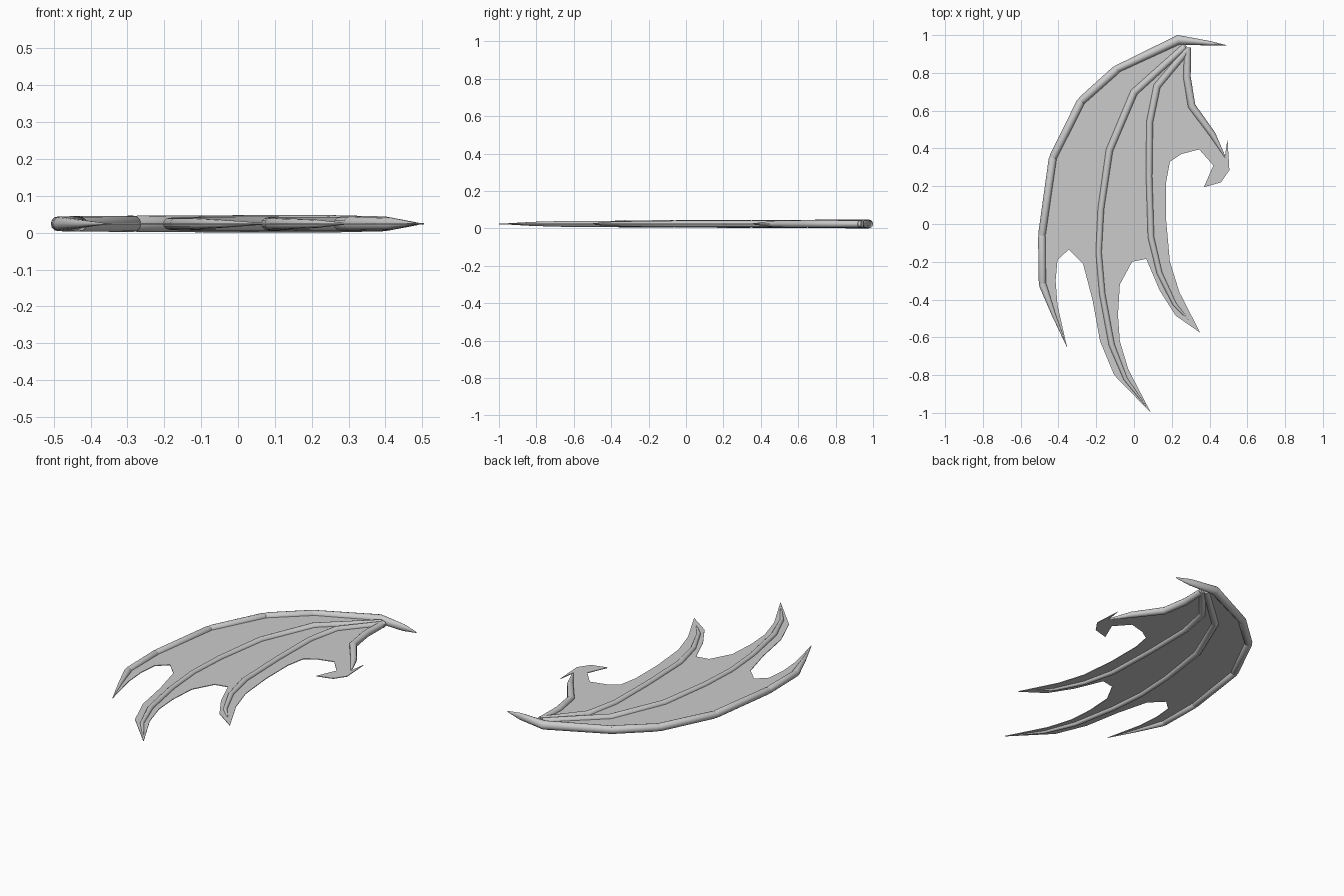
import bpy, bmesh, math
from mathutils import Vector

ZC = 0.024   # mid height of the whole wing


def finish(name, bm, smooth):
    bmesh.ops.recalc_face_normals(bm, faces=bm.faces)
    me = bpy.data.meshes.new(name)
    bm.to_mesh(me)
    bm.free()
    ob = bpy.data.objects.new(name, me)
    bpy.context.collection.objects.link(ob)
    if smooth:
        bpy.ops.object.select_all(action='DESELECT')
        ob.select_set(True)
        bpy.context.view_layer.objects.active = ob
        bpy.ops.object.shade_smooth_by_angle(angle=math.radians(40))
    return ob


def bone(name, pts, sides=12):
    """Mitred tube along flat points (x, y, width radius[, height radius])."""
    bm = bmesh.new()
    p = [Vector(q[:2]) for q in pts]
    rings = []
    for i, q in enumerate(pts):
        d0 = (p[i] - p[max(i - 1, 0)]) if i else p[1] - p[0]
        d1 = (p[i + 1] - p[i]) if i < len(p) - 1 else d0
        d0, d1 = d0.normalized(), d1.normalized()
        t = (d0 + d1).normalized()
        n = Vector((-t.y, t.x)) / max(t.dot(d0), 0.5)
        rv = q[3] if len(q) > 3 else q[2]
        ring = []
        for k in range(sides):
            a = 2 * math.pi * k / sides
            xy = p[i] + n * q[2] * math.cos(a)
            ring.append(bm.verts.new((xy.x, xy.y, ZC + rv * math.sin(a))))
        rings.append(ring)
    for a, b in zip(rings, rings[1:]):
        for k in range(sides):
            j = (k + 1) % sides
            bm.faces.new((a[k], a[j], b[j], b[k]))
    bm.faces.new(rings[0])
    bm.faces.new(rings[-1])
    return finish(name, bm, True)


# Membrane: one flat thin sheet with scalloped trailing edge and hook
outline = [
    (0.24, 0.975), (-0.09, 0.82), (-0.28, 0.65), (-0.43, 0.35), (-0.49, -0.06),
    (-0.485, -0.32), (-0.355, -0.65), (-0.405, -0.43), (-0.415, -0.3),
    (-0.405, -0.19), (-0.345, -0.135), (-0.27, -0.21), (-0.22, -0.4),
    (-0.18, -0.62), (-0.105, -0.8), (0.09, -1.0), (-0.03, -0.77),
    (-0.075, -0.62), (-0.085, -0.48), (-0.075, -0.32), (-0.01, -0.2),
    (0.065, -0.185), (0.135, -0.35), (0.22, -0.485), (0.35, -0.575),
    (0.24, -0.36), (0.19, -0.2), (0.17, 0.02), (0.17, 0.22), (0.19, 0.33),
    (0.25, 0.37), (0.345, 0.395), (0.42, 0.31), (0.37, 0.195), (0.46, 0.22),
    (0.505, 0.285), (0.495, 0.45), (0.48, 0.35), (0.41, 0.48), (0.305, 0.62),
    (0.28, 0.78), (0.29, 0.93)]
bm = bmesh.new()
face = bm.faces.new([bm.verts.new((x, y, ZC - 0.002)) for x, y in outline])
ext = bmesh.ops.extrude_face_region(bm, geom=[face])
top = [v for v in ext['geom'] if isinstance(v, bmesh.types.BMVert)]
bmesh.ops.translate(bm, verts=top, vec=(0, 0, 0.004))
bmesh.ops.triangulate(bm, faces=[f for f in bm.faces if len(f.verts) > 4])
finish("membrane", bm, False)

# Wrist horn and first arm bone
bone("wrist_horn_and_arm", [(0.49, 0.946, 0.001, 0.003), (0.4, 0.957, 0.012, 0.02),
                            (0.235, 0.975, 0.025, 0.024), (-0.095, 0.818, 0.02, 0.023)])

# Leading edge: separate straight bones with a narrow groove at each joint
joints = [(-0.09, 0.82), (-0.28, 0.65), (-0.43, 0.35), (-0.488, -0.06), (-0.485, -0.32)]
for i, (a, b) in enumerate(zip(joints, joints[1:])):
    a, b = Vector(a), Vector(b)
    d = (b - a).normalized()
    r0, r1 = 0.023 - 0.001 * i, 0.022 - 0.001 * i
    rings = [(a - d * 0.008, r0 * 0.75), (a + d * 0.008, r0),
             (b - d * 0.008, r1), (b + d * 0.008, r1 * 0.75)]
    bone(f"leading_bone_{i + 1}", [(q.x, q.y, r) for q, r in rings])
bone("leading_claw", [(-0.488, -0.305, 0.016), (-0.482, -0.325, 0.02),
                      (-0.425, -0.48, 0.011), (-0.355, -0.65, 0.001)])

# Fingers running across the membrane
bone("finger_long", [(0.27, 0.94, 0.018), (0.0, 0.697, 0.02), (-0.13, 0.39, 0.019),
                     (-0.175, 0.08, 0.017), (-0.187, -0.15, 0.016),
                     (-0.168, -0.37, 0.016), (-0.118, -0.64, 0.016),
                     (-0.045, -0.82, 0.011), (0.085, -0.993, 0.001)])
bone("finger_middle", [(0.29, 0.93, 0.018), (0.122, 0.73, 0.019), (0.083, 0.54, 0.018),
                       (0.08, 0.25, 0.017), (0.09, -0.07, 0.017), (0.135, -0.26, 0.015),
                       (0.215, -0.425, 0.011), (0.3, -0.52, 0.001)])
bone("finger_inner", [(0.285, 0.935, 0.018), (0.28, 0.78, 0.02), (0.305, 0.625, 0.02),
                      (0.415, 0.475, 0.017), (0.487, 0.345, 0.002)])
